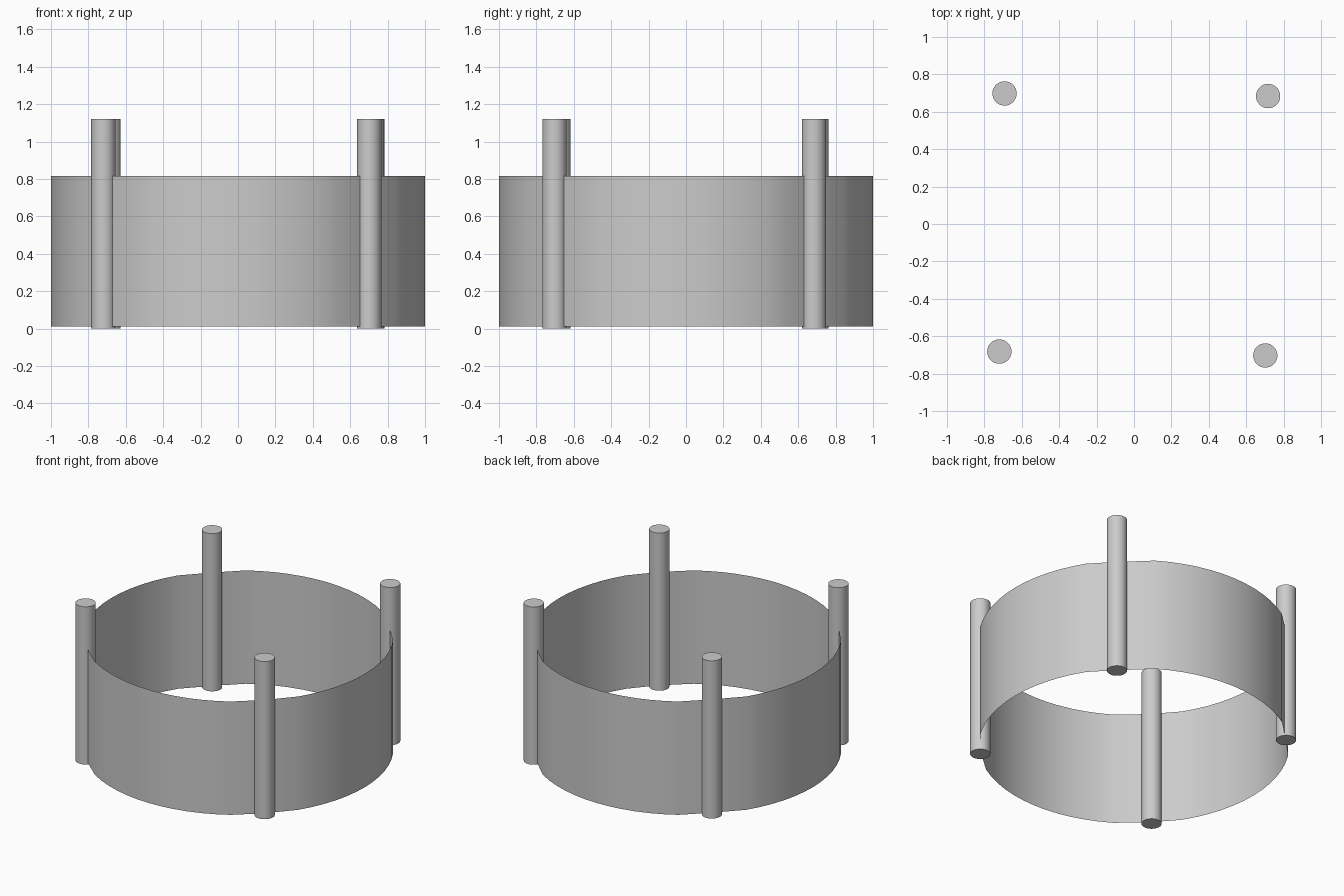
import bpy, bmesh, math

if "Cube" in bpy.data.objects:
    bpy.data.objects.remove(bpy.data.objects["Cube"])

# Thin ring wall: four curved panels, slightly flattened where each post stands
def ring_wall(z0, z1):
    points = []
    for q in range(4):
        for i in range(13):                      # arc centred on each axis
            a = math.radians(90 * q - 32.2 + 64.4 * i / 12)
            points.append((math.cos(a), math.sin(a)))
        a = math.radians(90 * q + 45)            # flattened point inside the post
        r = 0.98 if q < 2 else 0.99
        points.append((r * math.cos(a), r * math.sin(a)))
    bm = bmesh.new()
    low = [bm.verts.new((x, y, z0)) for x, y in points]
    high = [bm.verts.new((x, y, z1)) for x, y in points]
    n = len(points)
    for i in range(n):
        j = (i + 1) % n
        bm.faces.new((low[i], low[j], high[j], high[i])).smooth = True
    mesh = bpy.data.meshes.new("ring_wall")
    bm.to_mesh(mesh)
    bm.free()
    obj = bpy.data.objects.new("ring_wall", mesh)
    bpy.context.collection.objects.link(obj)

ring_wall(0.01, 0.815)

# Four round posts
POST_R, POST_H = 0.065, 1.12
posts = {
    "front_left_post": (-0.72, -0.682),
    "front_right_post": (0.702, -0.703),
    "back_left_post": (-0.692, 0.698),
    "back_right_post": (0.717, 0.684),
}
for name, (x, y) in posts.items():
    bpy.ops.mesh.primitive_cylinder_add(vertices=32, radius=POST_R, depth=POST_H,
                                        location=(x, y, POST_H / 2))
    bpy.context.object.name = name
    bpy.ops.object.shade_smooth_by_angle(angle=math.radians(40))
